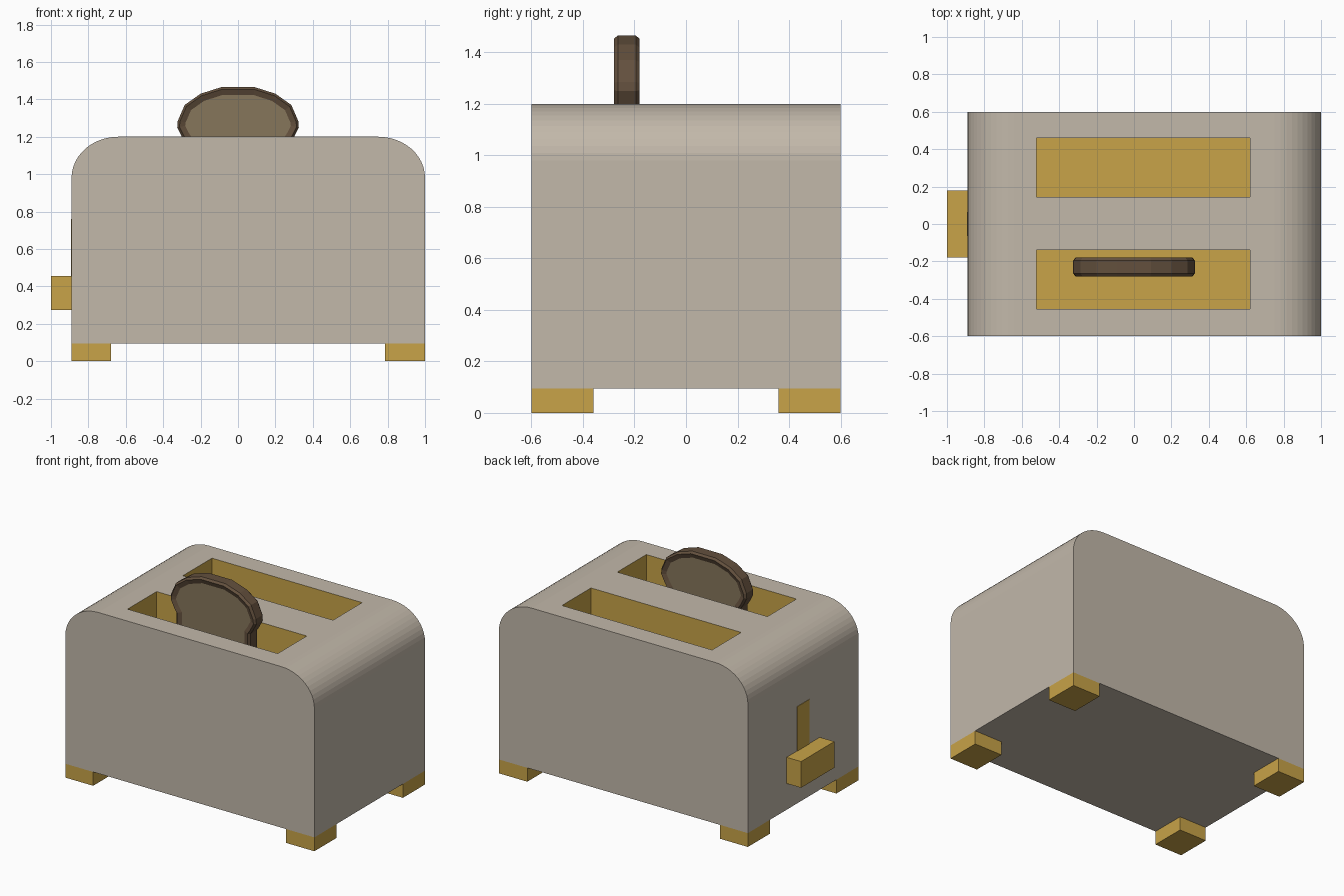
import bpy, bmesh, math
from mathutils import Vector

if "Cube" in bpy.data.objects:
    bpy.data.objects.remove(bpy.data.objects["Cube"], do_unlink=True)


def material(name, rgb):
    m = bpy.data.materials.new(name)
    m.use_nodes = True
    m.diffuse_color = (*rgb, 1)
    m.node_tree.nodes["Principled BSDF"].inputs["Base Color"].default_value = (*rgb, 1)
    return m


BEIGE = material("warm beige", (0.54, 0.48, 0.40))
GOLD = material("mustard gold", (0.58, 0.367, 0.065))
CRUST = material("dark crust", (0.125, 0.08, 0.047))
CRUMB = material("toasted crumb", (0.24, 0.18, 0.105))


def finish(name, bm, *mats):
    bmesh.ops.recalc_face_normals(bm, faces=bm.faces)
    mesh = bpy.data.meshes.new(name)
    bm.to_mesh(mesh)
    bm.free()
    for m in mats:
        mesh.materials.append(m)
    ob = bpy.data.objects.new(name, mesh)
    bpy.context.collection.objects.link(ob)
    return ob


def box(name, x, y, z, mat):
    bm = bmesh.new()
    bmesh.ops.create_cube(bm, size=1)
    for v in bm.verts:
        v.co = Vector([(r[0] + r[1]) / 2 + c * (r[1] - r[0]) for r, c in zip((x, y, z), v.co)])
    return finish(name, bm, mat)


def extrude_outline(points, y0, y1):
    """Solid from an x-z outline swept along y; returns its front and back caps too."""
    bm = bmesh.new()
    front = bm.faces.new([bm.verts.new((x, y0, z)) for x, z in points])
    ext = bmesh.ops.extrude_face_region(bm, geom=[front], use_keep_orig=True)["geom"]
    bmesh.ops.translate(bm, vec=(0, y1 - y0, 0),
                        verts=[g for g in ext if isinstance(g, bmesh.types.BMVert)])
    back = [g for g in ext if isinstance(g, bmesh.types.BMFace)][0]
    bmesh.ops.recalc_face_normals(bm, faces=bm.faces)
    return bm, [front, back]


# Body: slab with rounded upper corners
LEFT, RIGHT, BASE, TOP = -0.89, 1.0, 0.095, 1.2
RX, RZ, STEPS = 0.25, 0.22, 12
outline = [(LEFT, BASE), (RIGHT, BASE)]
for cx, start in ((RIGHT - RX, 0), (LEFT + RX, math.pi / 2)):
    for i in range(STEPS + 1):
        a = start + i * math.pi / 2 / STEPS
        outline.append((cx + RX * math.cos(a), TOP - RZ + RZ * math.sin(a)))
bm, _ = extrude_outline(outline, -0.6, 0.6)
body = finish("body", bm, BEIGE, GOLD)

# Two bread slots cut into the top
SLOT_X, FLOOR = (-0.52, 0.62), 0.7
for y in ((-0.455, -0.14), (0.145, 0.46)):
    cutter = box("slot_cutter", SLOT_X, y, (FLOOR, 1.4), GOLD)
    cutter.hide_render = True
    mod = body.modifiers.new("slot", "BOOLEAN")
    mod.operation, mod.solver, mod.object = "DIFFERENCE", "EXACT", cutter
    bpy.context.view_layer.objects.active = body
    bpy.ops.object.modifier_apply(modifier=mod.name)
    bpy.data.objects.remove(cutter, do_unlink=True)

# Slot linings are gold
for p in body.data.polygons:
    c = p.center
    inside = SLOT_X[0] - 0.01 < c.x < SLOT_X[1] + 0.01 and abs(c.y) < 0.5
    p.material_index = 1 if inside and FLOOR - 0.01 < c.z < TOP - 0.01 else 0

# Feet at the four corners
for side, x in (("right", (LEFT, -0.68)), ("left", (0.785, RIGHT))):
    for end, y in (("front", (-0.6, -0.36)), ("back", (0.36, 0.6))):
        box(f"{end}_{side}_foot", x, y, (0, BASE), GOLD)

# Lever and its track
box("lever", (-1.0, LEFT), (-0.18, 0.18), (0.275, 0.455), GOLD)
box("lever_track", (LEFT - 0.003, LEFT + 0.003), (-0.065, 0.065), (0.28, 0.76), GOLD)

# Bread slice: domed crust with a slightly sunken crumb on both faces
half = [(0.28, 0.76), (0.28, 1.17), (0.30, 1.2), (0.325, 1.25), (0.322, 1.285),
        (0.285, 1.37), (0.2, 1.43), (0.09, 1.465)]
bm, caps = extrude_outline(half + [(-x, z) for x, z in reversed(half)], -0.265, -0.195)
for cap, out in zip(caps, (-1, 1)):
    for inset, shift in ((0.012, 0.015), (0.03, -0.012)):
        bmesh.ops.inset_region(bm, faces=[cap], thickness=inset, use_even_offset=True)
        bmesh.ops.translate(bm, vec=(0, out * shift, 0), verts=cap.verts)
    cap.material_index = 1
finish("bread_slice", bm, CRUST, CRUMB)
